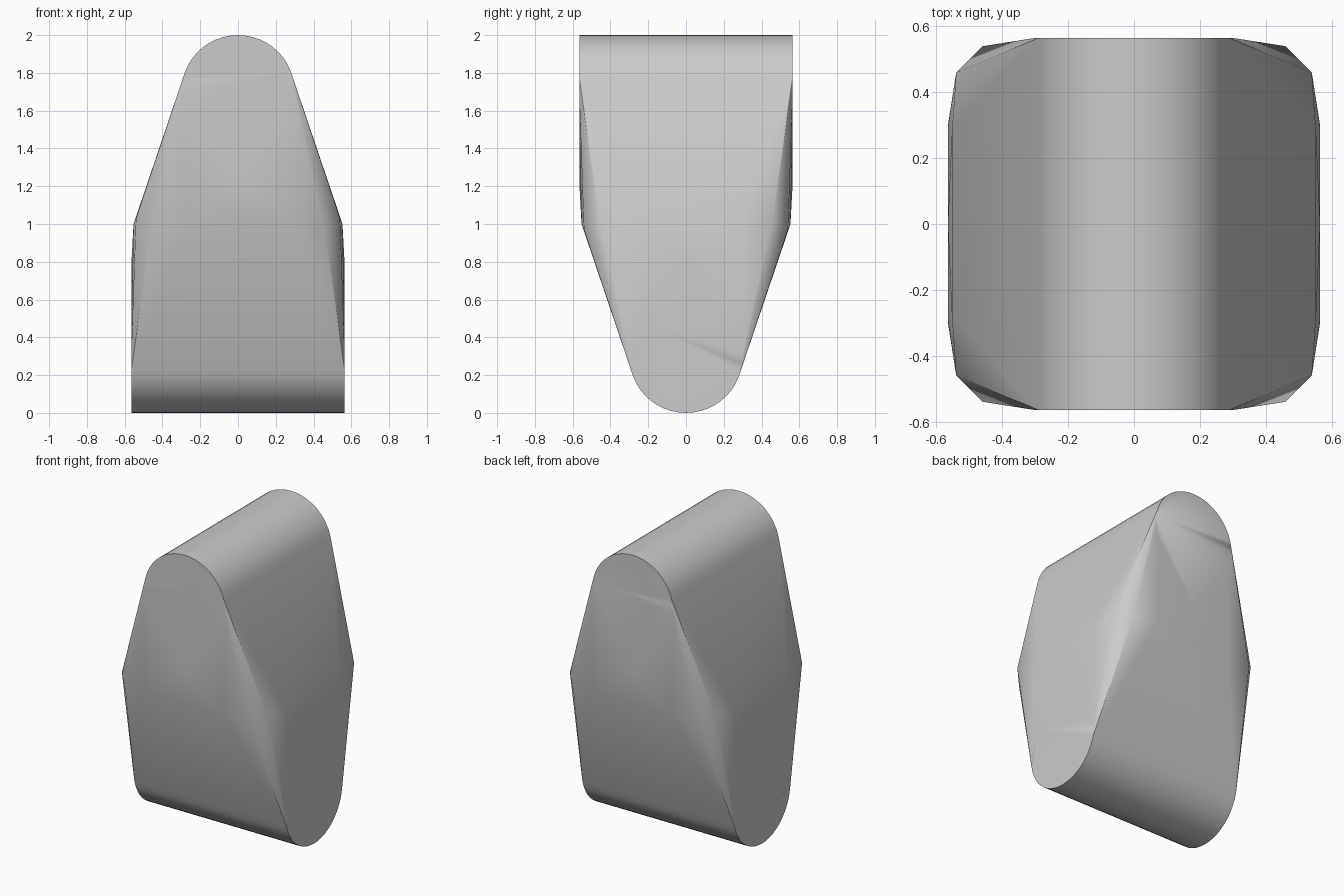
import bpy, bmesh, math

if "Cube" in bpy.data.objects:
    bpy.data.objects.remove(bpy.data.objects["Cube"])

R, L, N = 0.30, 0.565, 48
pts = []

# rims of two crossed rollers: bottom one along x, top one along y
for i in range(N):
    a = 2 * math.pi * i / N
    c, s = R * math.cos(a), R * math.sin(a)
    for e in (-L, L):
        pts.append((e, c, R + s))
        pts.append((c, e, 2 - R + s))

# chamfered-square waist and the tips of the four end faces
for sx in (-1, 1):
    for sy in (-1, 1):
        pts.append((0.54 * sx, 0.46 * sy, 1.03))
        pts.append((0.46 * sx, 0.54 * sy, 0.97))
        pts.append((0.553 * sx, 0.28 * sy, 1.0))
        pts.append((0.28 * sx, 0.553 * sy, 1.0))
    pts.append((L * sx, 0, 0.78))
    pts.append((0, L * sx, 1.22))

# skin everything with one convex body
bm = bmesh.new()
for p in pts:
    bm.verts.new(p)
res = bmesh.ops.convex_hull(bm, input=bm.verts[:])
loose = [v for v in bm.verts if not v.link_faces]
bmesh.ops.delete(bm, geom=loose, context='VERTS')
bmesh.ops.recalc_face_normals(bm, faces=bm.faces[:])
me = bpy.data.meshes.new("crossed_roller_body")
bm.to_mesh(me)
bm.free()
body = bpy.data.objects.new("crossed_roller_body", me)
bpy.context.collection.objects.link(body)
bpy.context.view_layer.objects.active = body
body.select_set(True)
bpy.ops.object.shade_smooth_by_angle(angle=math.radians(35))
